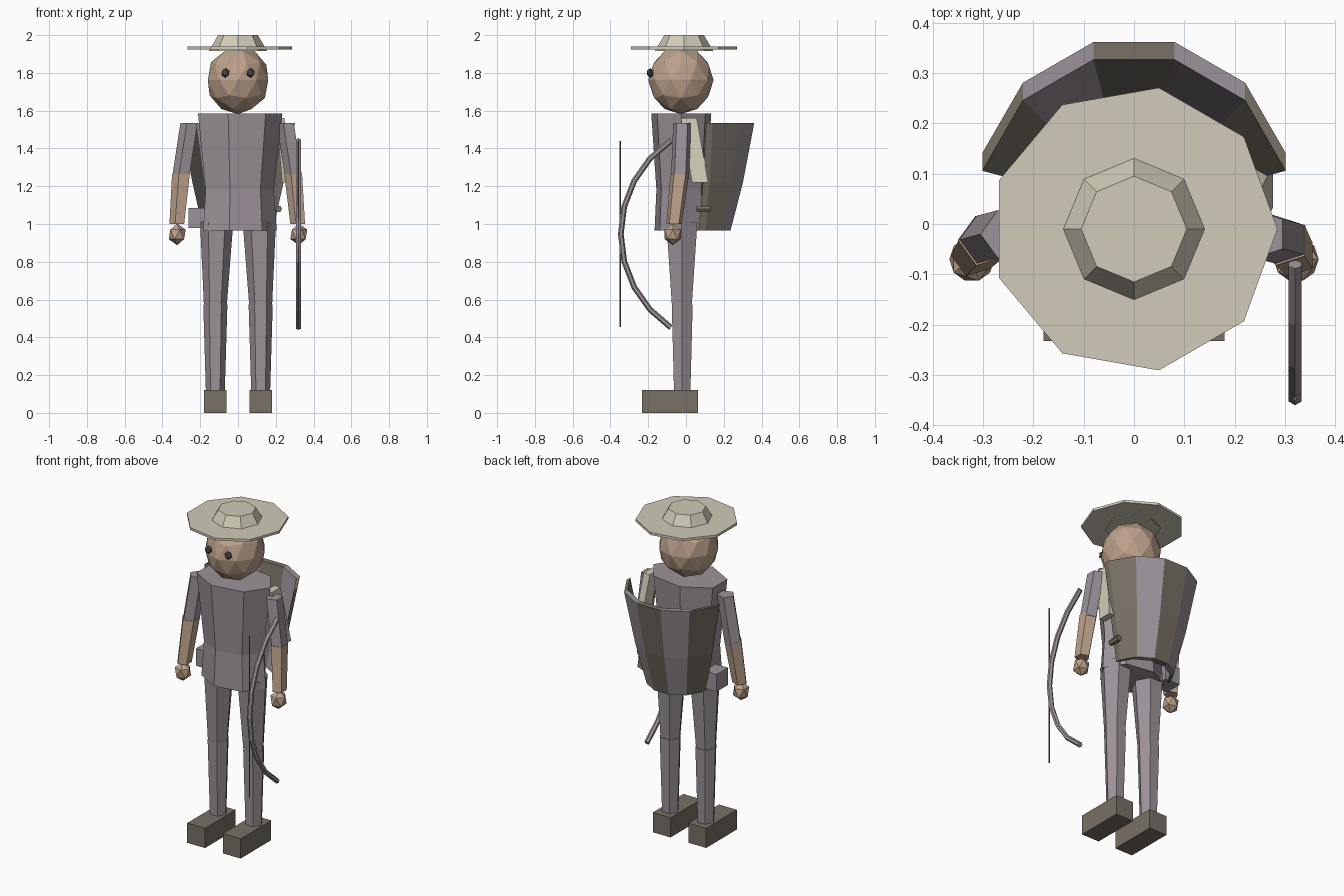
import bpy, bmesh, math
from mathutils import Vector, Matrix

if "Cube" in bpy.data.objects:
    bpy.data.objects.remove(bpy.data.objects["Cube"], do_unlink=True)


def material(name, rgb):
    m = bpy.data.materials.new(name)
    m.use_nodes = True
    m.diffuse_color = (*rgb, 1)
    m.node_tree.nodes["Principled BSDF"].inputs["Base Color"].default_value = (*rgb, 1)
    return m


STRAW = material("straw", (0.64, 0.60, 0.48))
SKIN = material("skin", (0.51, 0.36, 0.26))
CLOTH = material("mauve grey cloth", (0.33, 0.29, 0.32))
BROWN = material("dark brown", (0.185, 0.16, 0.13))
BLACK = material("charcoal", (0.08, 0.08, 0.085))


def finish(name, bm, *mats):
    bmesh.ops.recalc_face_normals(bm, faces=bm.faces)
    mesh = bpy.data.meshes.new(name)
    bm.to_mesh(mesh)
    bm.free()
    for m in mats:
        mesh.materials.append(m)
    obj = bpy.data.objects.new(name, mesh)
    bpy.context.collection.objects.link(obj)
    return obj


def skin(name, rings, mat):
    """Closed tube through rings of points."""
    bm = bmesh.new()
    rows = [[bm.verts.new(p) for p in ring] for ring in rings]
    n = len(rows[0])
    for a, b in zip(rows, rows[1:]):
        for i in range(n):
            j = (i + 1) % n
            bm.faces.new((a[i], a[j], b[j], b[i]))
    bm.faces.new(rows[0])
    bm.faces.new(rows[-1])
    return finish(name, bm, mat)


def loft(name, levels, sides, mat, phase=0.0):
    """Stack of level polygons: (x, y, z, radius x, radius y)."""
    turn = [phase + math.tau * i / sides for i in range(sides)]
    rings = [[Vector((x + rx * math.cos(t), y + ry * math.sin(t), z)) for t in turn]
             for x, y, z, rx, ry in levels]
    return skin(name, rings, mat)


def ball(name, centre, radii, detail, mat):
    bm = bmesh.new()
    bmesh.ops.create_icosphere(bm, subdivisions=detail, radius=1)
    bm.transform(Matrix.Translation(centre) @ Matrix.Diagonal((*radii, 1)))
    return finish(name, bm, mat)


def box(name, low, high, mat):
    low, high = Vector(low), Vector(high)
    bm = bmesh.new()
    bmesh.ops.create_cube(bm, size=1)
    bm.transform(Matrix.Translation((low + high) / 2) @ Matrix.Diagonal((*(high - low), 1)))
    return finish(name, bm, mat)


# Head and hat
ball("head", (0, -0.027, 1.762), (0.168, 0.173, 0.18), 2, SKIN)
loft("hat_brim", [(0, -0.01, z, 0.285, 0.285) for z in (1.925, 1.94)], 9, STRAW)
loft("hat_crown", [(0, -0.01, 1.915, 0.155, 0.155), (0, -0.01, 2.0, 0.105, 0.105)], 8, STRAW)

# Torso
loft("torso", [(0, -0.025, 0.965, 0.205, 0.145), (0, -0.025, 1.18, 0.19, 0.135),
               (0, -0.025, 1.585, 0.235, 0.163)], 7, CLOTH)

# Paired eyes, arms and legs
for side, s in (("left", 1), ("right", -1)):
    ball(side + "_eye", (s * 0.067, -0.19, 1.80), (0.024, 0.018, 0.026), 1, BLACK)
    loft(side + "_upper_arm", [(s * 0.30, -0.032, 1.24, 0.05, 0.05),
                               (s * 0.255, -0.02, 1.535, 0.05, 0.05)], 5, CLOTH, math.pi)
    loft(side + "_forearm", [(s * 0.32, -0.063, 1.0, 0.043, 0.043),
                             (s * 0.297, -0.033, 1.265, 0.052, 0.052)], 5, SKIN, math.pi)
    ball(side + "_hand", (s * 0.322, -0.07, 0.945), (0.05, 0.05, 0.057), 1, SKIN)
    loft(side + "_thigh", [(s * 0.12, -0.022, 0.56, 0.06, 0.06),
                           (s * 0.113, -0.022, 1.01, 0.088, 0.095)], 6, CLOTH)
    loft(side + "_shin", [(s * 0.12, -0.02, 0.11, 0.05, 0.05),
                          (s * 0.12, -0.02, 0.575, 0.064, 0.064)], 6, CLOTH)
    box(side + "_shoe", (s * 0.12 - 0.06, -0.232, 0), (s * 0.12 + 0.06, 0.063, 0.12), BROWN)

# Open half basket on the back, with alternating panels
bm = bmesh.new()
layers = []
for shift in (0, -0.035):
    layer = []
    for z, r, cy in ((0.965, 0.19, 0.052), (1.22, 0.25, 0.06), (1.535, 0.312, 0.06)):
        layer.append([bm.verts.new((r * math.cos(a), cy + shift + r * math.sin(a), z))
                      for a in (math.radians(15 + 30 * k) for k in range(6))])
    layers.append(layer)
outer, inner = layers


def panel(verts, index):
    bm.faces.new(verts).material_index = index % 2


for k in range(5):
    for row in range(2):
        for lay in layers:
            panel((lay[row][k], lay[row][k + 1], lay[row + 1][k + 1], lay[row + 1][k]), k)
    for row in (0, 2):
        panel((outer[row][k], outer[row][k + 1], inner[row][k + 1], inner[row][k]), k)
for k in (0, 5):
    for row in range(2):
        panel((outer[row][k], outer[row + 1][k], inner[row + 1][k], inner[row][k]), 0)
finish("back_basket", bm, BROWN, CLOTH)

# Shoulder strap, hip pouch and toggle
loft("shoulder_strap", [(0.255, 0.075, 1.22, 0.03, 0.06), (0.225, 0.015, 1.56, 0.03, 0.06)],
     4, STRAW, math.pi / 4)
box("hip_pouch", (-0.262, -0.03, 0.98), (-0.16, 0.08, 1.085), CLOTH)
ring = [(0.215 + 0.018 * math.cos(t), 1.08 + 0.018 * math.sin(t))
        for t in (math.tau * i / 6 for i in range(6))]
skin("belt_toggle", [[Vector((x, y, z)) for x, z in ring] for y in (0.055, 0.13)], BROWN)

# Bow: hexagonal tube swept along a circular arc
rings = []
for k in range(9):
    a = math.radians(-56.3 + 112.6 * k / 8)
    out = Vector((0, -math.cos(a), math.sin(a)))
    mid = Vector((0.32, 0.25, 0.947)) + out * 0.595
    rings.append([mid + out * 0.015 * math.cos(t) + Vector((0.015 * math.sin(t), 0, 0))
                  for t in (math.tau * i / 6 for i in range(6))])
skin("bow", rings, CLOTH)
loft("bow_string", [(0.32, -0.347, z, 0.004, 0.004) for z in (0.455, 1.44)], 4, BROWN)
